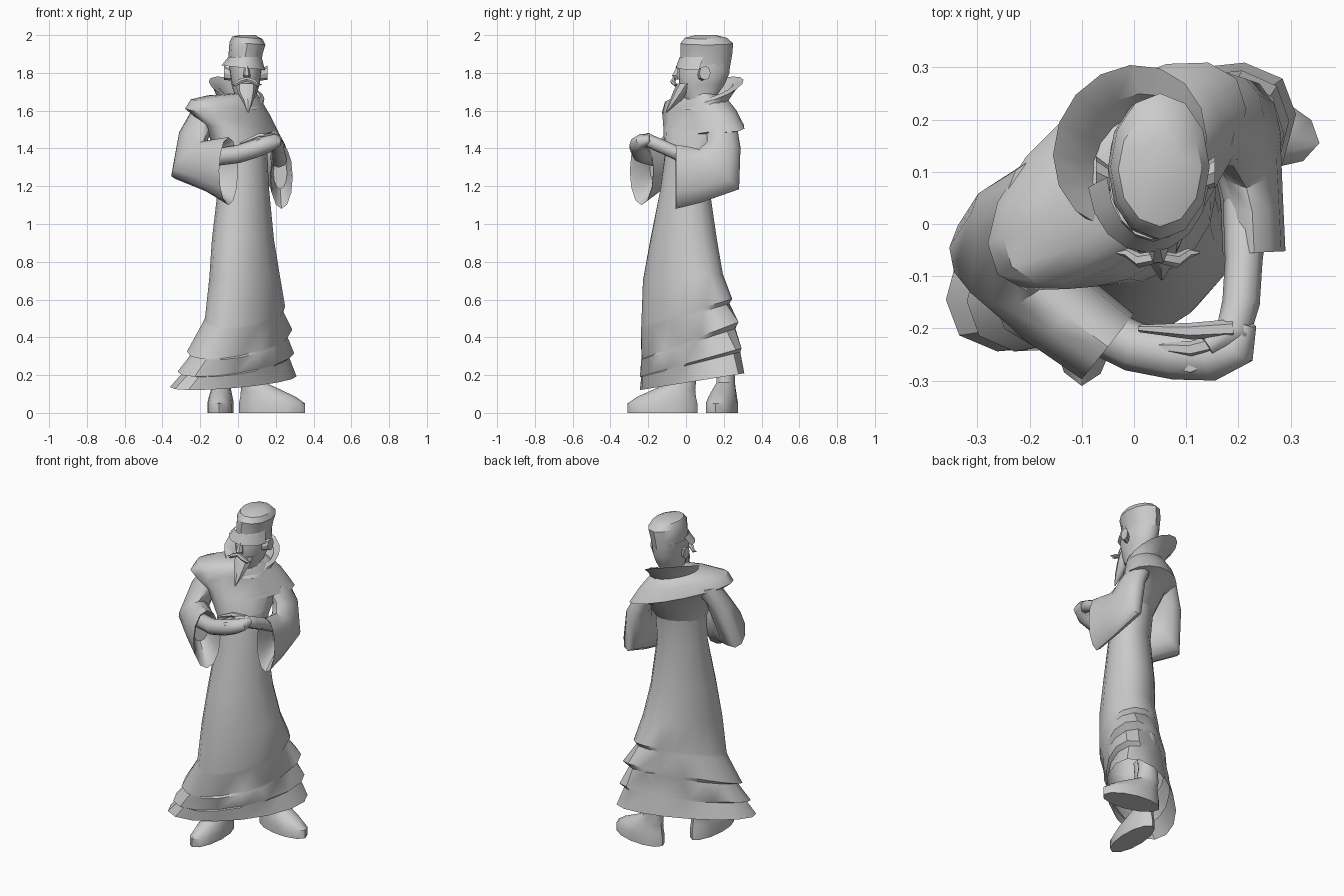
import bpy, bmesh, math
from mathutils import Vector

mat = bpy.data.materials.new("plain grey")
mat.diffuse_color = (0.6, 0.6, 0.6, 1)
Z = Vector((0, 0, 1))


def ring(c, U, V, n=16, t0=0, t1=360):
    """Points of an ellipse (or arc) spanned by two half-axes."""
    c, U, V = Vector(c), Vector(U), Vector(V)
    m = n if t1 - t0 >= 360 else n - 1
    ts = [math.radians(t0 + (t1 - t0) * i / m) for i in range(n)]
    return [c + U * math.cos(t) + V * math.sin(t) for t in ts]


def level(z, x0, x1, y0, y1, rho=0, sx=0, sy=0, n=16, t0=0, t1=360):
    """Skewed ellipse filling a box in plan, with tilted height z + sx*x + sy*y."""
    hx, hy = (x1 - x0) / 2, (y1 - y0) / 2
    pts = ring(((x0 + x1) / 2, (y0 + y1) / 2, 0), (hx, hy * rho, 0),
               (0, hy * math.sqrt(1 - rho * rho), 0), n, t0, t1)
    for p in pts:
        p.z = z + sx * p.x + sy * p.y
    return pts


def loft(name, rings, caps=(False, False), closed=True, angle=40):
    bm = bmesh.new()
    rows = [[bm.verts.new(p) for p in r] for r in rings]
    n = len(rows[0])
    for a, b in zip(rows, rows[1:]):
        for i in range(n if closed else n - 1):
            j = (i + 1) % n
            bm.faces.new((a[i], a[j], b[j], b[i]))
    if caps[0]:
        bm.faces.new(rows[0][::-1])
    if caps[1]:
        bm.faces.new(rows[-1])
    bmesh.ops.recalc_face_normals(bm, faces=bm.faces)
    me = bpy.data.meshes.new(name)
    bm.to_mesh(me)
    bm.free()
    me.materials.append(mat)
    ob = bpy.data.objects.new(name, me)
    bpy.context.collection.objects.link(ob)
    bpy.ops.object.select_all(action='DESELECT')
    ob.select_set(True)
    bpy.context.view_layer.objects.active = ob
    bpy.ops.object.shade_smooth_by_angle(angle=math.radians(angle))
    return ob


def tube(name, pts, radii, n=8, flat=1.0):
    """Round limb through a few points; flat scales its vertical thickness."""
    P = [Vector(p) for p in pts]
    rings = []
    for i, p in enumerate(P):
        d = (P[min(i + 1, len(P) - 1)] - P[max(i - 1, 0)]).normalized()
        side = d.cross(Z).normalized()
        rings.append(ring(p, side * radii[i], side.cross(d) * radii[i] * flat, n))
    return loft(name, rings, (True, True), angle=50)


# Layered robe skirt, from hem to waist
loft("robe_skirt", [
    level(.16, -.36, .31, -.245, .31, .64, 0, .16),
    level(.25, -.29, .27, -.24, .29, .6, 0, .25),
    level(.26, -.32, .297, -.245, .295, .64, 0, .28),
    level(.36, -.24, .26, -.24, .265, .52, 0, .33),
    level(.375, -.27, .287, -.24, .282, .58, 0, .38),
    level(.51, -.185, .24, -.238, .23, .4, 0, .3),
    level(.53, -.175, .25, -.237, .245, .42, 0, .3),
    level(.72, -.152, .222, -.228, .195, .35, 0, .08),
    level(.92, -.138, .19, -.19, .165, .25),
    level(1.2, -.105, .163, -.135, .125, .2),
    level(1.4, -.11, .155, -.11, .15, .25)], angle=35)

# Chest with overhanging shoulder mantle
loft("chest_mantle", [
    level(1.36, -.11, .155, -.115, .14, .25),
    level(1.5, -.18, .16, -.12, .23, .4, -.15),
    level(1.54, -.28, .215, -.13, .312, .58, -.25),
    level(1.61, -.25, .17, -.115, .27, .55, -.2),
    level(1.665, -.16, .125, -.06, .22, .35, -.1),
    level(1.69, -.05, .1, .02, .16)], (False, True), angle=45)

# Wide standing collar, open and lower in front
loft("collar", [
    level(1.62, -.1, .13, -.04, .21, .2, -.2, .1),
    level(1.65, -.135, .135, -.02, .27, .1, -.35, .3),
    level(1.655, -.155, .14, -.01, .305, .1, -.35, .35),
    level(1.655, -.1, .12, .02, .25, .1, -.25, .35),
    level(1.62, -.04, .1, .03, .19)], angle=35)

# Neck, head and tall cap
loft("neck_and_head", [
    level(1.6, -.03, .1, .03, .17),
    level(1.69, -.02, .1, -.02, .17),
    level(1.74, -.035, .115, -.035, .205),
    level(1.8, -.045, .125, -.042, .23),
    level(1.87, -.05, .12, -.03, .235)], (True, True))
loft("tall_cap", [
    level(1.84, -.048, .122, -.03, .235, n=12),
    level(1.9, -.05, .13, -.028, .245, n=12),
    level(1.96, -.045, .145, -.03, .25, n=12, sx=-.08),
    level(1.99, -.03, .13, -.005, .215, n=12, sx=-.08),
    level(2.0, .01, .09, .05, .16, n=12)], (False, True), angle=35)
loft("cap_visor", [
    level(1.885, -.052, .125, -.033, .235, n=9, t0=185, t1=355),
    level(1.83, -.088, .143, -.055, .22, n=9, t0=185, t1=355, sx=-.1)],
    closed=False)

# Face: nose, ears, moustache and pointed beard
loft("nose", [
    level(1.835, .035, .055, -.05, -.03, n=6),
    level(1.785, .027, .066, -.078, -.02, n=6),
    level(1.765, .035, .058, -.055, -.02, n=6)], (True, True), angle=25)
loft("beard", [
    level(1.745, -.01, .1, -.045, .05, n=8),
    level(1.7, -.005, .095, -.068, .02, n=8),
    level(1.65, .025, .08, -.088, -.03, n=8),
    level(1.59, .05, .057, -.108, -.1, n=8)], (True, True))
for side, x, name in ((-1, -.058, "right"), (1, .14, "left")):
    loft(name + "_ear", [
        ring((x - side * .025, .08, 1.79), (0, .02, 0), (0, 0, .03), 8),
        ring((x + side * .015, .1, 1.8), (0, .03, 0), (0, 0, .038), 8)],
        (True, True), angle=30)
    tube(name + "_moustache",
         [(.046, -.062, 1.768), (.046 + side * .035, -.07, 1.755),
          (.046 + side * .06, -.055, 1.735), (.046 + side * .08, -.055, 1.74)],
         [.012, .014, .009, .002], 6)


# Bell sleeves: the section tips from level at the shoulder to upright at the cuff
def sleeve(name, g, sections):
    g = Vector(g).normalized()
    side = g.cross(Z)
    rings = []
    for c, w, h, pitch in sections:
        p = math.radians(pitch)
        rings.append(ring(c, side * w, (g * math.cos(p) + Z * math.sin(p)) * h, 12))
    # turn the cuff inward to give the cloth an inner lining
    c, w, h, _ = sections[-1]
    c = Vector(c)
    rings.append(ring(c - g * .01, side * w * .88, Z * h * .92, 12))
    rings.append(ring(c - g * .13 + Z * .02, side * w * .6, Z * h * .5, 12))
    loft(name, rings, (True, True), angle=45)


sleeve("right_sleeve", (.22, -.175, 0), [
    ((-.16, .05, 1.61), .075, .085, 0), ((-.225, .0, 1.5), .075, .095, 10),
    ((-.26, -.065, 1.34), .085, .14, 45), ((-.15, -.16, 1.31), .085, .14, 80),
    ((-.05, -.235, 1.28), .08, .18, 90)])
sleeve("left_sleeve", (.05, -1, 0), [
    ((.13, .19, 1.52), .065, .08, 0), ((.185, .2, 1.42), .065, .09, 10),
    ((.21, .175, 1.29), .07, .15, 45), ((.225, .05, 1.26), .06, .15, 80),
    ((.23, -.055, 1.25), .06, .17, 90)])

# Forearms and clasped hands
tube("right_forearm", [(-.14, -.17, 1.35), (0, -.235, 1.37), (.08, -.25, 1.395),
                       (.15, -.255, 1.42), (.2, -.235, 1.44), (.215, -.19, 1.45)],
     [.045, .048, .048, .045, .038, .02])
tube("left_forearm", [(.215, .04, 1.34), (.21, -.07, 1.385), (.205, -.15, 1.42),
                      (.19, -.205, 1.445), (.14, -.235, 1.455)],
     [.045, .036, .036, .036, .02])
for i in range(3):
    tube("finger", [(.19, -.2 - .02 * i, 1.465 - .012 * i),
                    (.11, -.205 - .035 * i, 1.465 - .016 * i),
                    (.01 + .02 * i, -.2 - .035 * i, 1.425 - .012 * i)],
         [.018, .016, .007], 6)


# Shoes with ankles and lower legs
def shoe(name, heel, toe, w):
    heel, toe = Vector(heel), Vector(toe)
    L = (toe - heel).length
    f = (toe - heel).normalized()
    side = f.cross(Z)
    spec = [(0, 0, 1, 1), (.05, 0, 1, 1), (.085, .02, .86, .9), (.125, .03, .62, .75),
            (.16, .02, .4, .62), (.24, .04, .36, .6), (.45, .08, .4, .7)]
    rings = []
    for z, a, b, k in spec:
        rings.append(ring(heel + f * L * (a + b) / 2 + Z * z,
                          f * L * (b - a) / 2, side * w * k, 12))
    loft(name, rings, (True, True), angle=40)


shoe("right_shoe", (-.085, .06, 0), (-.1, -.31, 0), .07)
shoe("left_shoe", (.005, .225, 0), (.355, .155, 0), .08)
